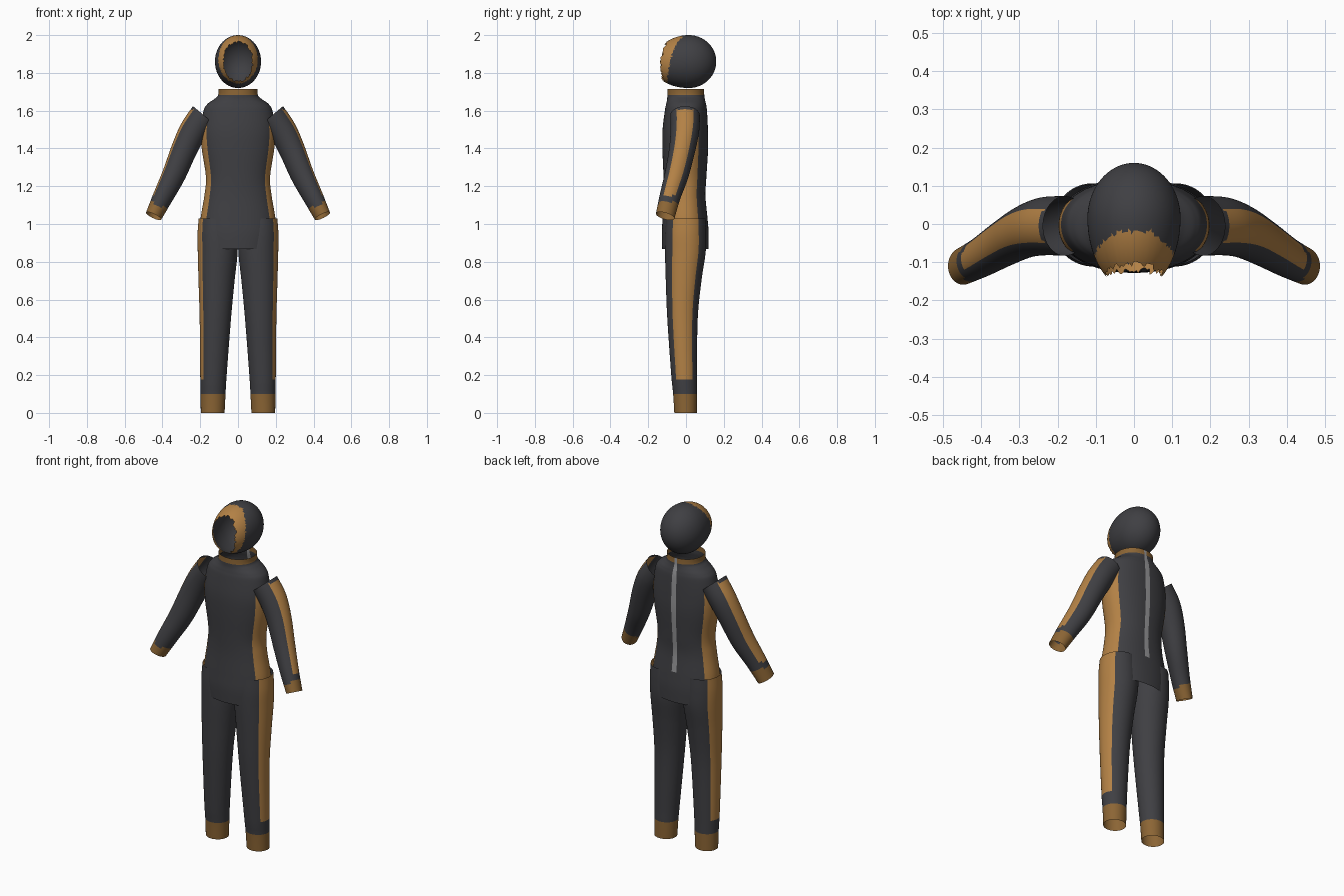
import bpy, bmesh, math, random
from mathutils import Vector

if "Cube" in bpy.data.objects:
    bpy.data.objects.remove(bpy.data.objects["Cube"])

random.seed(4)


def material(name, rgb):
    m = bpy.data.materials.new(name)
    m.diffuse_color = (*rgb, 1)
    m.use_nodes = True
    m.node_tree.nodes["Principled BSDF"].inputs["Base Color"].default_value = m.diffuse_color
    return m


MATS = [material("charcoal", (0.05, 0.05, 0.056)),
        material("tan_panel", (0.45, 0.22, 0.06)),
        material("tan_cuff", (0.26, 0.13, 0.035)),
        material("zip_grey", (0.30, 0.30, 0.31))]
DARK, PANEL, CUFF, ZIP = range(4)


def resample(rows, steps):
    """Smooth Catmull-Rom interpolation of ring parameters."""
    out = []
    for i in range(len(rows) - 1):
        a, b, c, d = (rows[max(i - 1, 0)], rows[i], rows[i + 1],
                      rows[min(i + 2, len(rows) - 1)])
        for k in range(steps):
            t = k / steps
            out.append([0.5 * (2 * q + (r - p) * t + (2 * p - 5 * q + 4 * r - s) * t * t
                               + (3 * q - p - 3 * r + s) * t ** 3)
                        for p, q, r, s in zip(a, b, c, d)])
    return out + [list(rows[-1])]


def skin(name, rings, colour, pole=None):
    """Join closed rings of points into a smooth open surface."""
    bm = bmesh.new()
    loops = [[bm.verts.new(p) for p in ring] for ring in rings]
    n = len(loops[0])
    for a, b in zip(loops, loops[1:]):
        for j in range(n):
            k = (j + 1) % n
            f = bm.faces.new((a[j], a[k], b[k], b[j]))
            f.material_index = colour(2 * math.pi * (j + 0.5) / n, f.calc_center_median())
    if pole is not None:
        tip = bm.verts.new(pole)
        for j in range(n):
            bm.faces.new((loops[-1][j], loops[-1][(j + 1) % n], tip))
    bmesh.ops.recalc_face_normals(bm, faces=bm.faces)
    for f in bm.faces:
        f.smooth = True
    me = bpy.data.meshes.new(name)
    bm.to_mesh(me)
    bm.free()
    for m in MATS:
        me.materials.append(m)
    ob = bpy.data.objects.new(name, me)
    bpy.context.collection.objects.link(ob)
    return ob


def tube(name, rows, colour, n=96, side=1, power=2.0, steps=8):
    """rows: x, y, z, half width, half depth, sideways tilt (deg), fore-aft slope."""
    rings = []
    for x, y, z, ru, rv, tilt, slope in resample(rows, steps):
        t = math.radians(tilt)
        ring = []
        for j in range(n):
            a = 2 * math.pi * j / n
            c, s = math.cos(a), math.sin(a)
            u = ru * math.copysign(abs(c) ** (2 / power), c)
            v = rv * math.copysign(abs(s) ** (2 / power), s)
            ring.append(Vector((side * (x + u * math.cos(t)), y + v,
                                z + u * math.sin(t) + v * slope)))
        rings.append(ring)
    return skin(name, rings, colour)


# Torso: collar, shoulders, waist and straight hem
torso_profile = [  # z, half width, front y, back y
    (1.715, .103, -.098, .095), (1.68, .106, -.099, .097), (1.66, .128, -.10, .10),
    (1.635, .162, -.105, .106), (1.60, .182, -.112, .111), (1.50, .197, -.124, .116),
    (1.40, .192, -.125, .117), (1.25, .170, -.119, .108), (1.15, .178, -.118, .103),
    (1.03, .198, -.124, .114), (0.95, .200, -.128, .120), (0.868, .188, -.126, .120)]


def torso_colour(a, p):
    if p.y > 0 and abs(p.x) < .011 and p.z > 1.04:
        return ZIP
    if p.z > 1.683:
        return CUFF
    return PANEL if abs(math.sin(a)) < .56 and p.z < 1.56 else DARK


tube("torso", [(0, (f + b) / 2, z, w, (b - f) / 2, 0, 0) for z, w, f, b in torso_profile],
     torso_colour, power=2.15)

# Legs
leg_profile = [  # z, inner x, outer x, front y, back y
    (1.03, .015, .208, -.104, .102), (0.95, .004, .214, -.110, .106),
    (0.85, .002, .213, -.111, .104), (0.70, .018, .209, -.107, .082),
    (0.50, .037, .203, -.099, .062), (0.20, .060, .200, -.078, .058),
    (0.10, .066, .198, -.068, .058), (0.0, .071, .197, -.062, .057)]


def leg_colour(a, p):
    if p.z < .10:
        return CUFF
    return PANEL if math.cos(a) > 0 and abs(math.sin(a)) < .62 and p.z > .18 else DARK


# Sleeves, open at the shoulder and cuff
sleeve_rows = [(.180, -.005, 1.575, .076, .078, 40, 0), (.236, -.006, 1.495, .074, .076, 30, 0),
               (.285, -.020, 1.395, .069, .069, 24, -.1), (.340, -.050, 1.26, .062, .061, 24, -.25),
               (.399, -.086, 1.14, .053, .053, 24, -.25), (.447, -.110, 1.042, .044, .049, 24, -.25)]


def sleeve_colour(a, p):
    if p.z - .45 * (abs(p.x) - .42) < 1.10:
        return CUFF
    on = math.cos(a) > 0 and abs(math.sin(a)) < .55 and 1.15 < p.z < 1.605
    return PANEL if on else DARK


for label, side in (("left", 1), ("right", -1)):
    tube(label + "_leg", [((i + o) / 2, (f + b) / 2, z, (o - i) / 2, (b - f) / 2, 0, 0)
                          for z, i, o, f, b in leg_profile], leg_colour, 72, side)
    tube(label + "_sleeve", sleeve_rows, sleeve_colour, 72, side)

# Hood: rounded shell with a ragged face opening
N, M = 96, 40
edge = []
for j in range(N):
    a = 2 * math.pi * j / N
    edge.append(math.asin(.63 + .11 * math.sin(a) ** 2 + random.uniform(-.04, .04)))
hood_rings = []
for i in range(M):
    ring = []
    for j in range(N):
        a = 2 * math.pi * j / N
        th = edge[j] + (math.pi - edge[j]) * i / M
        c, s = math.cos(th), math.sin(th)
        z = .14 * s * math.sin(a)
        y = .015 - c * (.19 if c > 0 else .145) + .12 * z * max(c, 0)
        ring.append(Vector((.122 * s * math.cos(a), y, 1.86 + z)))
    hood_rings.append(ring)


def hood_colour(a, p):
    inside = (p.x / .104) ** 2 + ((p.z - 1.872) / .127) ** 2 < 1
    return PANEL if inside and p.y < -.02 else DARK


skin("hood", hood_rings, hood_colour, pole=(0, .16, 1.86))
